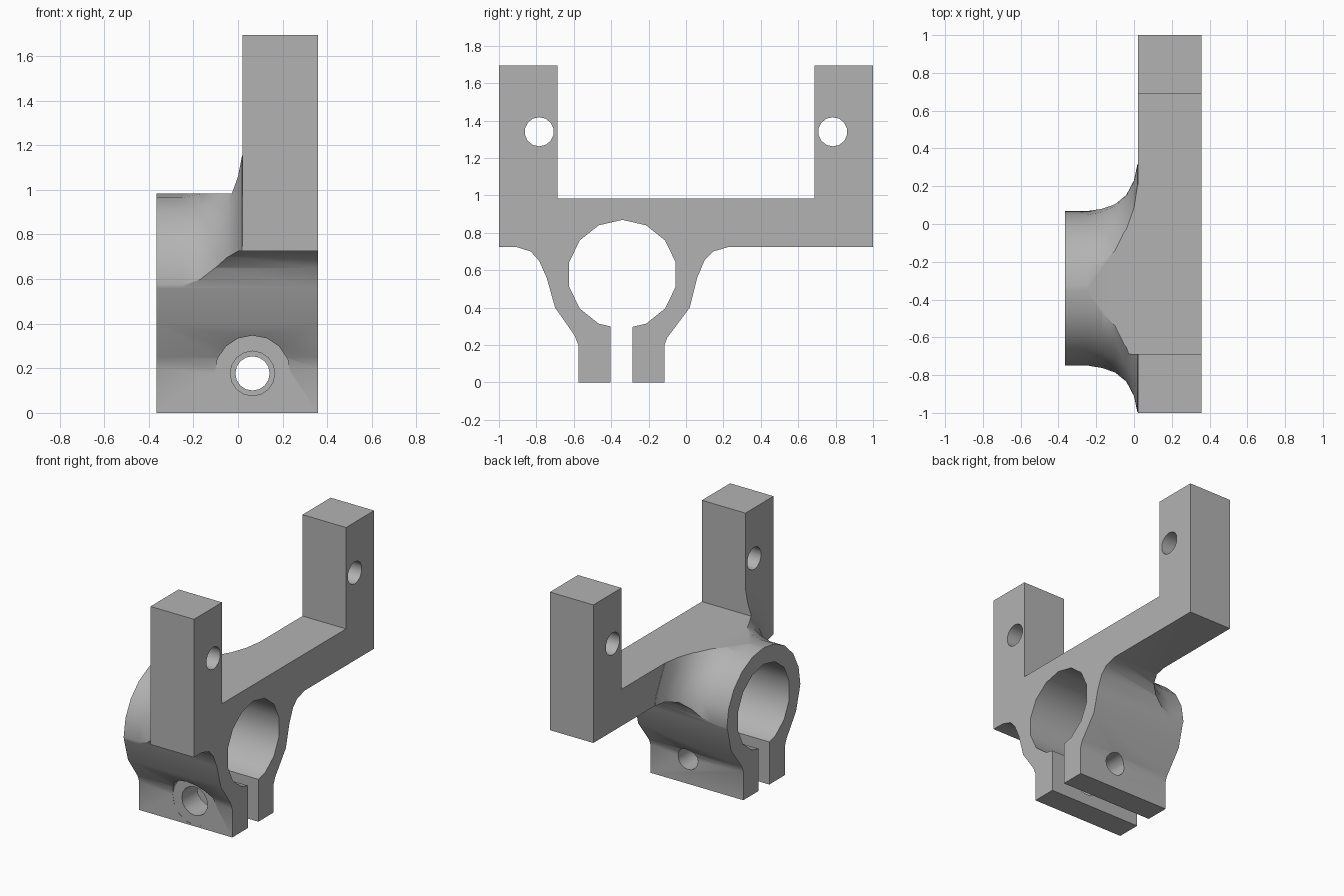
import bpy, bmesh, math
from mathutils import Vector

if "Cube" in bpy.data.objects:
    bpy.data.objects.remove(bpy.data.objects["Cube"], do_unlink=True)

metal = bpy.data.materials.new("grey_metal")
metal.use_nodes = True
GREY = (0.45, 0.45, 0.45, 1)
metal.diffuse_color = GREY
metal.node_tree.nodes["Principled BSDF"].inputs["Base Color"].default_value = GREY


def loft(name, rings):
    """Closed solid through matching rings of points."""
    bm = bmesh.new()
    loops = [[bm.verts.new(p) for p in ring] for ring in rings]
    n = len(loops[0])
    for a, b in zip(loops, loops[1:]):
        for i in range(n):
            j = (i + 1) % n
            bm.faces.new((a[i], a[j], b[j], b[i]))
    bm.faces.new(loops[0][::-1])
    bm.faces.new(loops[-1])
    bmesh.ops.recalc_face_normals(bm, faces=bm.faces)
    mesh = bpy.data.meshes.new(name)
    bm.to_mesh(mesh)
    bm.free()
    mesh.materials.append(metal)
    obj = bpy.data.objects.new(name, mesh)
    bpy.context.collection.objects.link(obj)
    return obj


def prism(name, outline, x0, x1):
    return loft(name, [[(x, y, z) for y, z in outline] for x in (x0, x1)])


def box(name, x, y, z):
    return prism(name, [(y[0], z[0]), (y[1], z[0]), (y[1], z[1]), (y[0], z[1])], *x)


def turned(name, axis, center, stations, sides=14):
    """Round solid along x or y from (position, radius) stations."""
    rings = []
    for pos, r in stations:
        ring = []
        for i in range(sides):
            a = math.tau * i / sides
            s, c = r * math.sin(a), r * math.cos(a)
            offset = (pos, s, c) if axis == "x" else (s, pos, c)
            ring.append(Vector(center) + Vector(offset))
        rings.append(ring)
    return loft(name, rings)


def combine(target, tool, operation):
    mod = target.modifiers.new(operation, "BOOLEAN")
    mod.operation, mod.object, mod.solver = operation, tool, "EXACT"
    bpy.ops.object.select_all(action="DESELECT")
    bpy.context.view_layer.objects.active = target
    target.select_set(True)
    bpy.ops.object.modifier_apply(modifier=mod.name)
    bpy.data.objects.remove(tool, do_unlink=True)


# Side silhouette of fork and split clamp
TOP, BEAM, UNDER, POST = 1.695, 0.983, 0.725, 0.688
outline = [
    (-0.575, 0), (-0.115, 0), (-0.115, 0.2), (-0.1, 0.24), (0.02, 0.4),
    (0.06, 0.56), (0.1, 0.655), (0.145, 0.7), (0.23, UNDER), (1, UNDER),
    (1, TOP), (POST, TOP), (POST, BEAM), (-POST, BEAM), (-POST, TOP),
    (-1, TOP), (-1, UNDER), (-0.91, UNDER), (-0.83, 0.7), (-0.785, 0.65),
    (-0.745, 0.56), (-0.7, 0.4), (-0.595, 0.25), (-0.575, 0.2),
]
bracket = prism("fork_bracket", outline, -0.365, 0.358)

# Depth envelope: fork slab, flared clamp barrel and clamp legs
BORE = (0, -0.34, 0.577)
envelope = box("envelope", (0.02, 0.5), (-1.1, 1.1), (0.3, 1.8))
barrel = turned("flared_barrel", "x", BORE, [
    (-0.4, 0.408), (-0.25, 0.408), (-0.17, 0.425), (-0.1, 0.458),
    (-0.04, 0.515), (0, 0.595), (0.018, 0.68), (0.06, 0.68)], 20)
legs = box("clamp_legs", (-0.5, 0.6), (-0.9, 0.3), (-0.1, 0.4))
combine(envelope, barrel, "UNION")
combine(envelope, legs, "UNION")
combine(bracket, envelope, "INTERSECT")

# Main bore and clamp slit
combine(bracket, turned("bore", "x", BORE, [(-0.6, 0.292), (0.6, 0.292)]), "DIFFERENCE")
combine(bracket, box("slit", (-0.6, 0.6), (-0.403, -0.285), (-0.2, 0.5)), "DIFFERENCE")

# Clamp bolt: spot face, clearance hole in front leg, narrower hole in rear leg
BOLT = (0.065, 0, 0.177)
for name, r, y0, y1 in (("spot_face", 0.17, -1.2, -0.574),
                        ("clearance_hole", 0.1, -0.8, -0.36),
                        ("thread_hole", 0.077, -0.38, 0.3)):
    combine(bracket, turned(name, "y", BOLT, [(y0, r), (y1, r)], 16), "DIFFERENCE")

# Pivot holes through both posts
for side in (-1, 1):
    hole = turned("pivot_hole", "x", (0, side * 0.785, 1.34), [(-0.6, 0.078), (0.6, 0.078)])
    combine(bracket, hole, "DIFFERENCE")

bpy.ops.object.select_all(action="DESELECT")
bracket.select_set(True)
bpy.context.view_layer.objects.active = bracket
bpy.ops.object.shade_smooth_by_angle(angle=math.radians(32))
